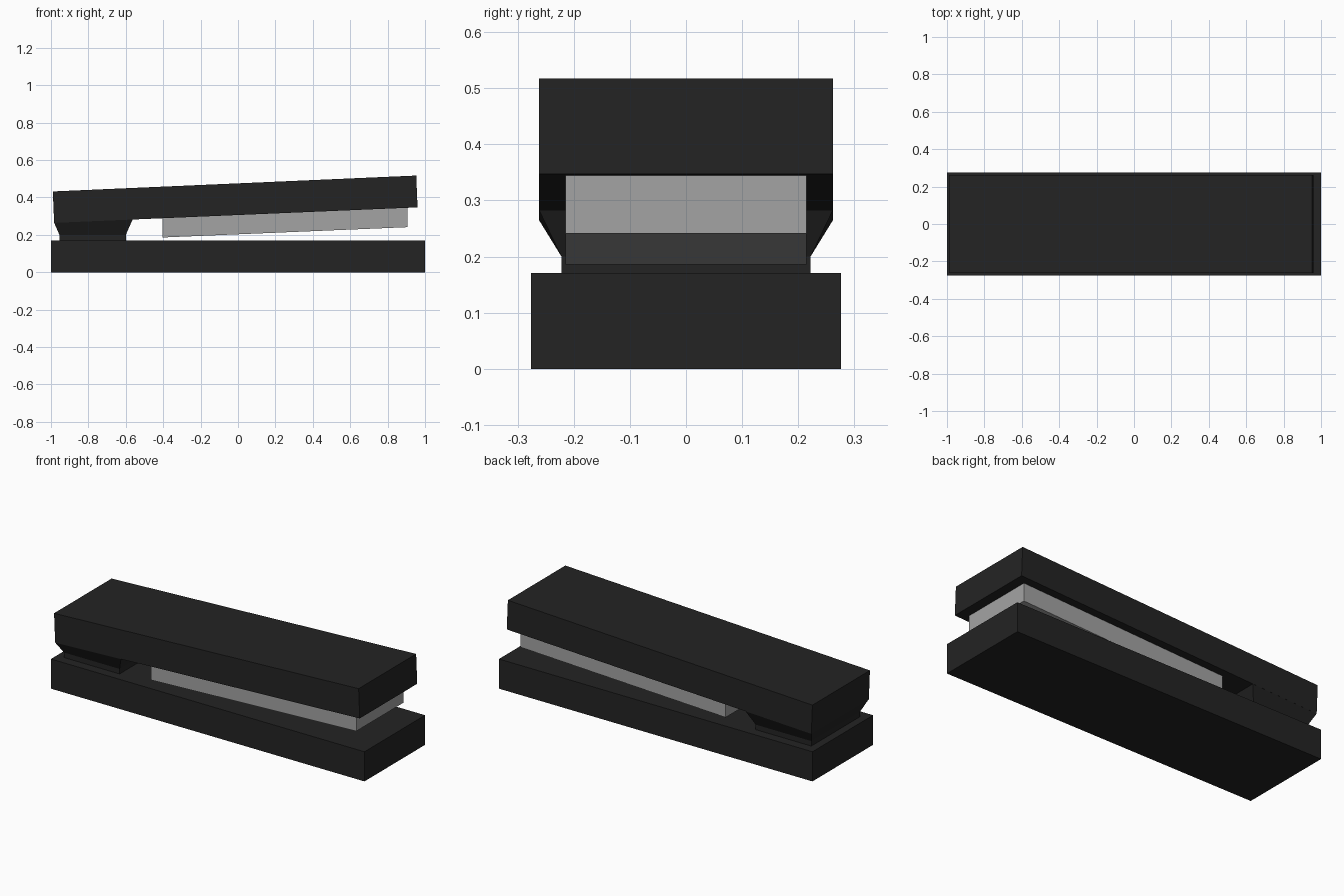
import bpy, bmesh

if "Cube" in bpy.data.objects:
    bpy.data.objects.remove(bpy.data.objects["Cube"])


def material(name, rgb):
    m = bpy.data.materials.new(name)
    m.diffuse_color = (*rgb, 1)
    m.use_nodes = True
    m.node_tree.nodes["Principled BSDF"].inputs["Base Color"].default_value = m.diffuse_color
    return m


black = material("black plastic", (0.017, 0.017, 0.017))
grey = material("grey metal", (0.37, 0.37, 0.37))


def loft(name, rings, mat):
    """Solid from rectangular rings (x0, z0, x1, z1, half_width), bottom to top."""
    bm = bmesh.new()
    loops = []
    for x0, z0, x1, z1, w in rings:
        pts = [(x0, -w, z0), (x1, -w, z1), (x1, w, z1), (x0, w, z0)]
        loops.append([bm.verts.new(p) for p in pts])
    bm.faces.new(loops[0][::-1])
    bm.faces.new(loops[-1])
    for a, b in zip(loops, loops[1:]):
        for i in range(4):
            j = (i + 1) % 4
            bm.faces.new((a[i], a[j], b[j], b[i]))
    bmesh.ops.recalc_face_normals(bm, faces=bm.faces)
    me = bpy.data.meshes.new(name)
    bm.to_mesh(me)
    bm.free()
    me.materials.append(mat)
    ob = bpy.data.objects.new(name, me)
    bpy.context.collection.objects.link(ob)
    return ob


# flat base plate
loft("base", [(-1, 0, 1, 0, 0.276), (-1, 0.171, 1, 0.171, 0.276)], black)

# tilted upper arm
loft("upper_arm", [(-0.983, 0.264, 0.96, 0.347, 0.262),
                   (-0.99, 0.432, 0.953, 0.517, 0.262)], black)

# hinge block, flaring out to meet the arm
loft("hinge_block", [(-0.955, 0.165, -0.6, 0.165, 0.222),
                     (-0.955, 0.2, -0.6, 0.2, 0.222),
                     (-0.983, 0.265, -0.563, 0.283, 0.262)], black)

# metal staple magazine under the arm
loft("magazine", [(-0.403, 0.186, 0.905, 0.241, 0.215),
                  (-0.403, 0.295, 0.905, 0.35, 0.215)], grey)
